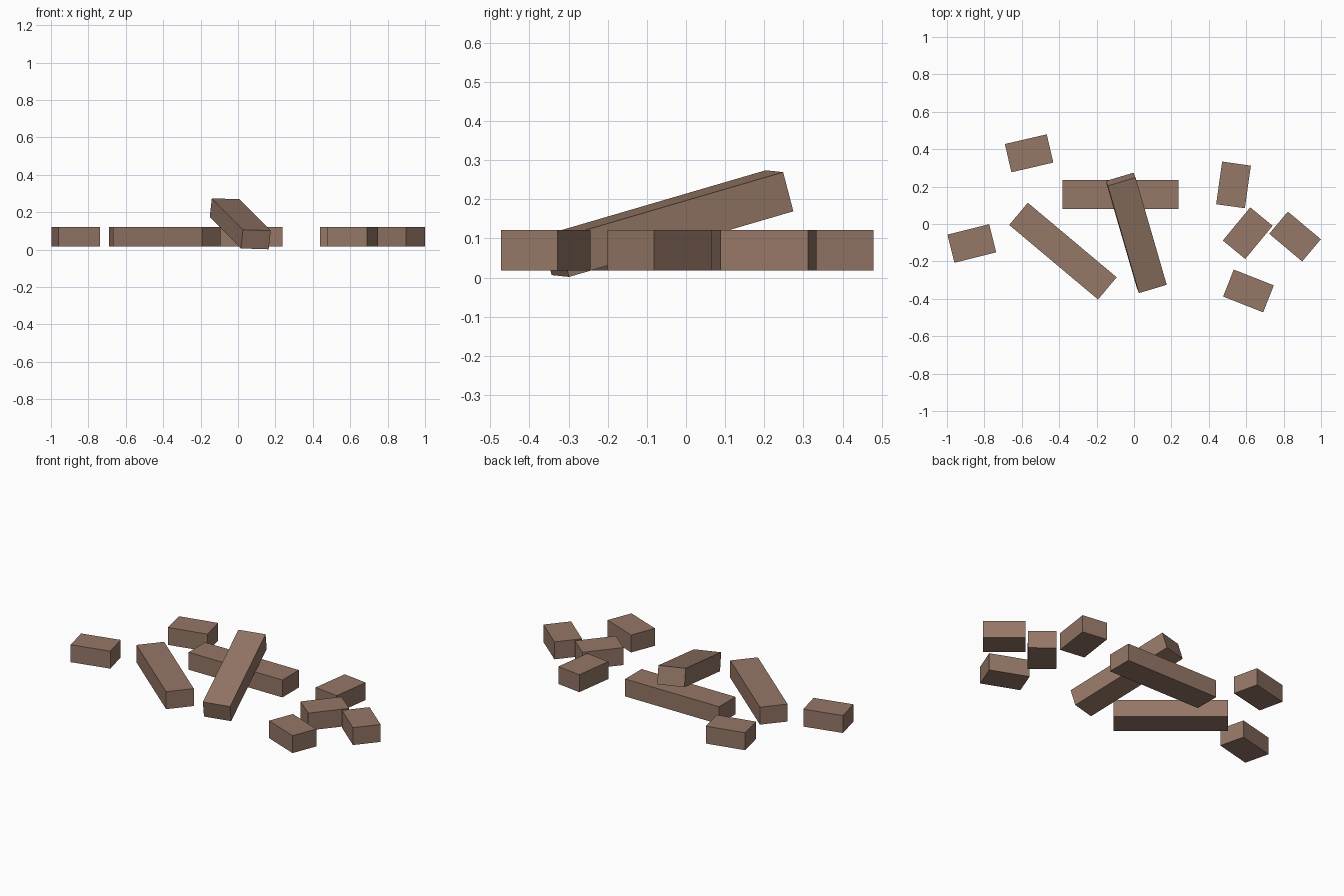
import bpy, bmesh
from math import radians
from mathutils import Matrix, Vector, Euler

if "Cube" in bpy.data.objects:
    bpy.data.objects.remove(bpy.data.objects["Cube"])

WIDTH, HEIGHT = 0.155, 0.104
LONG, SHORT = 0.62, 0.23

brick = bpy.data.materials.new("clay_brown")
brick.diffuse_color = (0.30, 0.185, 0.135, 1)
brick.use_nodes = True
brick.node_tree.nodes["Principled BSDF"].inputs["Base Color"].default_value = brick.diffuse_color


def block(name, length, centre, yaw, pitch=0.0, roll=0.0):
    """Plain box, long along its own x; pitch lifts the +x end, roll turns about x."""
    rot = (Matrix.Rotation(radians(yaw), 4, 'Z')
           @ Matrix.Rotation(radians(-pitch), 4, 'Y')
           @ Matrix.Rotation(radians(roll), 4, 'X'))
    mesh = bpy.data.meshes.new(name)
    bm = bmesh.new()
    bmesh.ops.create_cube(bm, size=1)
    bmesh.ops.scale(bm, vec=(length, WIDTH, HEIGHT), verts=bm.verts)
    bm.to_mesh(mesh)
    bm.free()
    mesh.materials.append(brick)
    obj = bpy.data.objects.new(name, mesh)
    obj.matrix_world = Matrix.Translation(centre) @ rot
    bpy.context.collection.objects.link(obj)


# Whole bricks: two lying flat, one leaning on the back one
block("whole_brick_back", LONG, (-0.073, 0.158, 0.07), 0)
block("whole_brick_left", LONG, (-0.38, -0.145, 0.07), -40)
block("whole_brick_leaning", LONG, (0.012, -0.0475, 0.138), 106.2, 15.7, 1.8)

# Broken half bricks scattered around: x, y, yaw
halves = [(-0.561, 0.378, 13), (-0.867, -0.104, 14), (0.532, 0.209, 82),
          (0.608, -0.049, 50.5), (0.861, -0.067, -40), (0.612, -0.358, -21.5)]
for i, (x, y, yaw) in enumerate(halves):
    block(f"half_brick_{i + 1}", SHORT, (x, y, 0.07), yaw)
